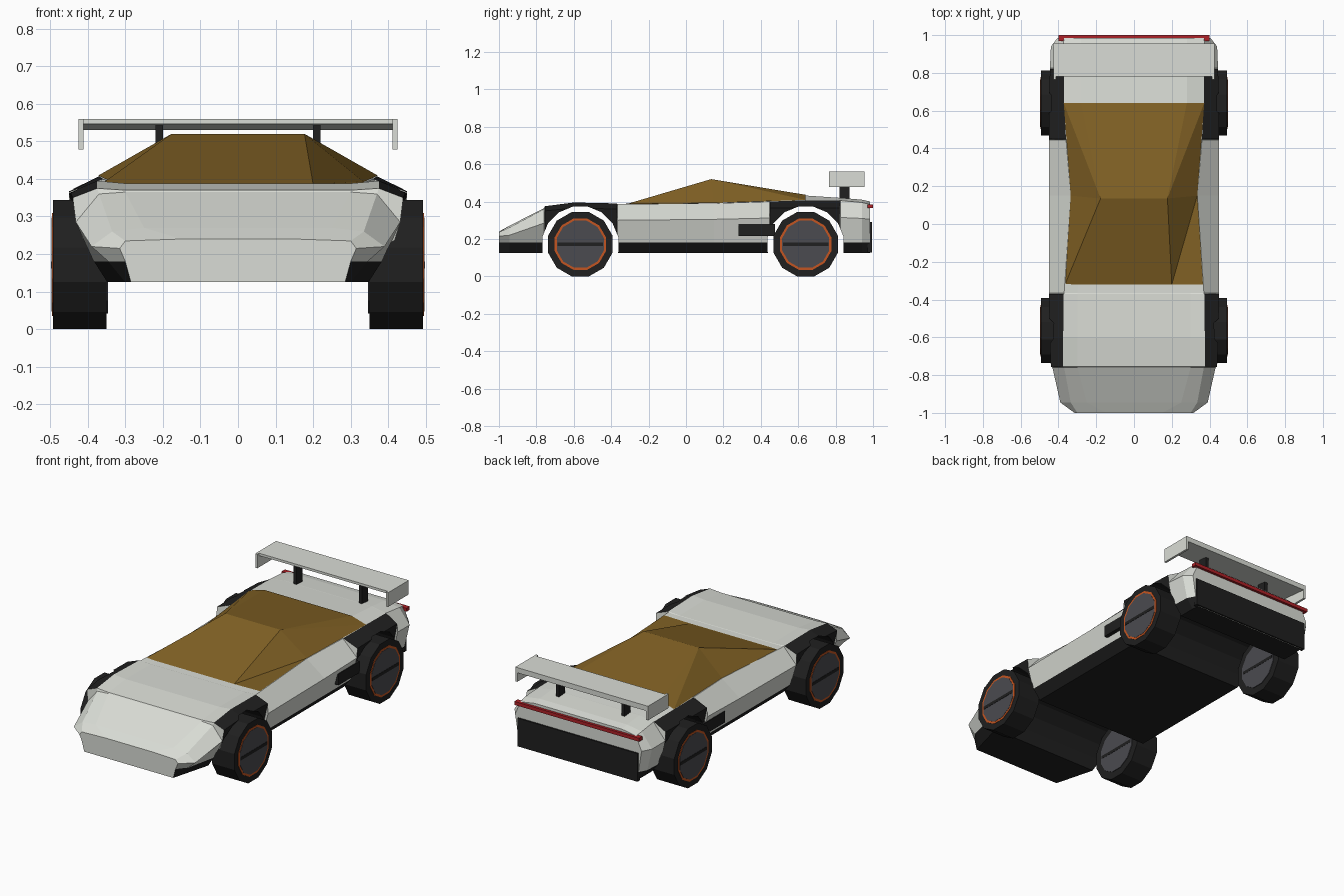
import bpy, bmesh, math
from mathutils import Matrix, Vector

if "Cube" in bpy.data.objects:
    bpy.data.objects.remove(bpy.data.objects["Cube"])


def material(name, rgb):
    m = bpy.data.materials.new(name)
    m.use_nodes = True
    m.diffuse_color = (*rgb, 1)
    m.node_tree.nodes["Principled BSDF"].inputs["Base Color"].default_value = (*rgb, 1)
    return m


WHITE = material("off_white_paint", (0.70, 0.72, 0.67))
BLACK = material("black_trim", (0.014, 0.014, 0.014))
BROWN = material("bronze_glass", (0.22, 0.12, 0.018))
GREY = material("wheel_grey", (0.07, 0.07, 0.08))
ORANGE = material("orange_ring", (0.55, 0.09, 0.015))
RED = material("red_light", (0.42, 0.015, 0.02))


def make(name, bm, *mats):
    bmesh.ops.recalc_face_normals(bm, faces=bm.faces)
    mesh = bpy.data.meshes.new(name)
    bm.to_mesh(mesh)
    bm.free()
    for m in mats:
        mesh.materials.append(m)
    ob = bpy.data.objects.new(name, mesh)
    bpy.context.collection.objects.link(ob)
    return ob


def box(name, mat, x, y, z):
    bm = bmesh.new()
    bmesh.ops.create_cube(bm, size=1)
    for v in bm.verts:
        v.co = [r[0] if c < 0 else r[1] for c, r in zip(v.co, (x, y, z))]
    return make(name, bm, mat)


def disc(name, mats, radius, x, y, z, sides=12, index=0):
    """Prism along the x axis with flat sides up and down."""
    bm = bmesh.new()
    turn = Matrix.Rotation(math.pi / 2, 4, "Y") @ Matrix.Rotation(math.pi / sides, 4, "Z")
    place = Matrix.Translation((sum(x) / 2, y, z)) @ turn
    bmesh.ops.create_cone(bm, cap_ends=True, segments=sides, radius1=radius,
                          radius2=radius, depth=abs(x[1] - x[0]), matrix=place)
    for f in bm.faces:
        f.material_index = index
    return make(name, bm, *mats)


# Body sections: y, bottom x, sill x, waist x, waist z, edge x, edge z, deck x, deck z
SILL, FLOOR = 0.18, 0.125
sections = [
    (-1.0, .285, .30, .315, .215, .30, .235, .15, .24),
    (-.945, .30, .345, .39, .22, .335, .26, .25, .27),
    (-.759, .35, .385, .432, .285, .37, .36, .30, .365),
    (-.755, .36, .40, .44, .35, .375, .375, .30, .37),
    (-.60, .37, .41, .447, .365, .375, .395, .30, .388),
    (-.37, .37, .41, .45, .36, .372, .39, .30, .386),
    (-.366, .37, .415, .45, .30, .37, .387, .30, .385),
    (.15, .37, .415, .45, .305, .335, .39, .25, .385),
    (.446, .37, .415, .45, .312, .36, .40, .27, .405),
    (.45, .37, .41, .45, .365, .36, .40, .27, .405),
    (.64, .37, .41, .45, .368, .37, .407, .28, .432),
    (.821, .37, .41, .445, .365, .37, .405, .28, .42),
    (.825, .37, .415, .445, .315, .37, .405, .28, .42),
    (.94, .37, .41, .44, .31, .375, .395, .28, .41),
    (.985, .365, .385, .405, .305, .37, .385, .28, .40),
]
FENDERS = ((-.756, -.369), (.449, .822))

bm = bmesh.new()
rings = []
for y, xb, xs, xw, zw, xe, ze, xt, zt in sections:
    half = [(xb, FLOOR), (xs, SILL), (xw, zw), (xe, ze), (xt, zt)]
    ring = half + [(-x, z) for x, z in reversed(half)]
    rings.append([bm.verts.new((x, y, z)) for x, z in ring])
for a, b in zip(rings, rings[1:]):
    y = (a[0].co.y + b[0].co.y) / 2
    on_fender = any(lo < y < hi for lo, hi in FENDERS)
    for j in range(10):
        k = (j + 1) % 10
        f = bm.faces.new((a[j], a[k], b[k], b[j]))
        strip = min(j, 8 - j)
        f.material_index = int(strip <= 0 or (on_fender and strip <= 2))
bm.faces.new(rings[0])
bm.faces.new(rings[-1])
body = make("body", bm, WHITE, BLACK)

# Wheel arches cut right through the body
AXLES = {"front": -.565, "rear": .64}
cutters = []
for name, y in AXLES.items():
    c = disc(name + "_arch_cutter", (WHITE, BLACK), .207, (-.7, .7), y, .17, 16, 1)
    c.hide_render = True
    mod = body.modifiers.new(name + "_arch", "BOOLEAN")
    mod.operation, mod.solver, mod.object = "DIFFERENCE", "EXACT", c
    cutters.append(c)
graph = bpy.context.evaluated_depsgraph_get()
body.data = bpy.data.meshes.new_from_object(body.evaluated_get(graph))
body.modifiers.clear()
for c in cutters:
    bpy.data.objects.remove(c)

# Faceted canopy
bm = bmesh.new()
points = {
    "fl": (-.365, -.32, .386), "fr": (.20, -.32, .386), "fc": (.365, -.32, .389),
    "ml": (-.335, .15, .392), "mr": (.335, .15, .392),
    "al": (-.177, .135, .52), "ar": (.177, .135, .52),
    "bl": (-.372, .64, .409), "br": (.372, .64, .409),
    "dl": (-.28, .64, .436), "dr": (.28, .64, .436),
}
v = {k: bm.verts.new(p) for k, p in points.items()}
for face in ("fl fr ar al", "fr mr ar", "fr fc mr", "mr br ar", "fl al ml",
             "ml al bl", "al ar dr dl", "ar br dr", "al dl bl"):
    bm.faces.new([v[k] for k in face.split()])
make("canopy", bm, BROWN)

# Wheels, side vents, wing supports and end plates on both sides
for side, s in (("left", 1), ("right", -1)):
    def span(a, b):
        return tuple(sorted((s * a, s * b)))
    for name, y in AXLES.items():
        tag = f"{name}_{side}_"
        disc(tag + "tire", (BLACK,), .178, span(.35, .493), y, .172)
        disc(tag + "rim_ring", (ORANGE,), .142, span(.48, .495), y, .172)
        disc(tag + "rim", (GREY,), .13, span(.48, .4965), y, .172)
        disc(tag + "inner_rim", (GREY,), .135, span(.346, .36), y, .172)
        box(tag + "rim_bar", BLACK, span(.49, .498), (y - .122, y + .122), (.162, .18))
        box(tag + "inner_bar", BLACK, span(.345, .355), (y - .122, y + .122), (.162, .18))
    box(side + "_side_vent", BLACK, span(.39, .447), (.28, .475), (.215, .28))
    box(side + "_wing_support", BLACK, span(.20, .22), (.82, .875), (.40, .545))
    box(side + "_wing_end_plate", WHITE, span(.412, .425), (.765, .955), (.478, .56))

# Wing blade, thicker toward the back
blade = box("wing_blade", WHITE, (-.413, .413), (.78, .955), (.53, .56))
for vert in blade.data.vertices:
    if vert.co.y < .8 and vert.co.z < .54:
        vert.co.z = .546

# Tail details
box("rear_panel", BLACK, (-.385, .385), (.97, .994), (.127, .29))
box("rear_light_strip", RED, (-.40, .40), (.97, 1.0), (.365, .385))
